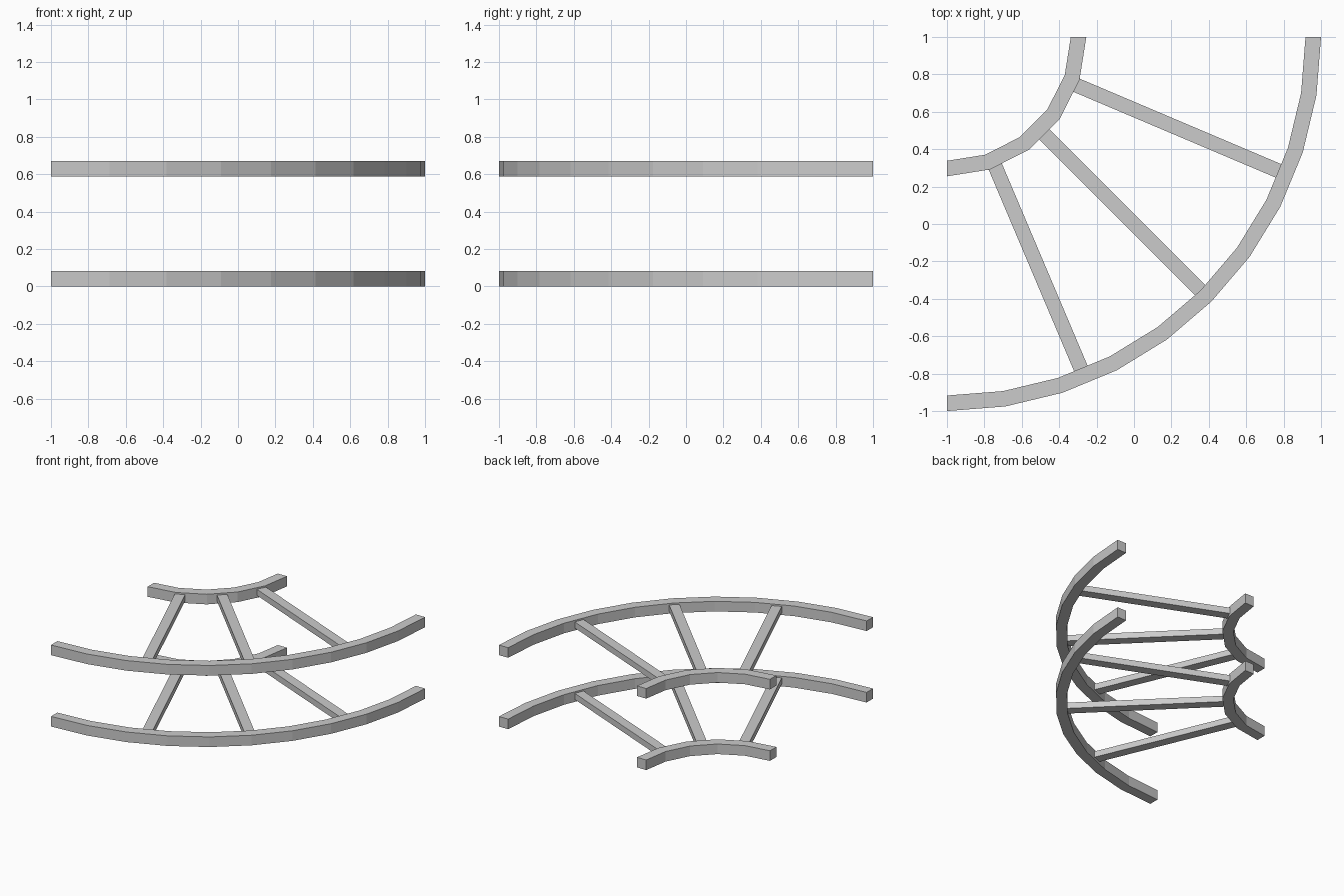
import bpy, bmesh
from math import cos, sin, pi
from mathutils import Vector

if "Cube" in bpy.data.objects:
    bpy.data.objects.remove(bpy.data.objects["Cube"])

CENTRE = Vector((-1, 1))   # shared centre of both arcs
BEAM = 0.083               # square beam section


def make_object(name, bm):
    bmesh.ops.recalc_face_normals(bm, faces=bm.faces)
    mesh = bpy.data.meshes.new(name)
    bm.to_mesh(mesh)
    bm.free()
    bpy.context.collection.objects.link(bpy.data.objects.new(name, mesh))


def prism(name, outline, z0, z1):
    """Extrude a flat outline (relative to the arc centre) from z0 to z1."""
    bm = bmesh.new()
    face = bm.faces.new([bm.verts.new((*(CENTRE + p), z0)) for p in outline])
    ext = bmesh.ops.extrude_face_region(bm, geom=[face])
    verts = [v for v in ext["geom"] if isinstance(v, bmesh.types.BMVert)]
    bmesh.ops.translate(bm, verts=verts, vec=(0, 0, z1 - z0))
    make_object(name, bm)


def arc_beam(name, r_in, r_out, segments, z):
    """Quarter-circle beam with square section."""
    bm = bmesh.new()
    rings = []
    for i in range(segments + 1):
        a = -pi / 2 * i / segments
        rings.append([bm.verts.new((CENTRE.x + r * cos(a), CENTRE.y + r * sin(a), h))
                      for r, h in ((r_in, z), (r_out, z), (r_out, z + BEAM), (r_in, z + BEAM))])
    for a, b in zip(rings, rings[1:]):
        for k in range(4):
            n = (k + 1) % 4
            bm.faces.new((a[k], a[n], b[n], b[k]))
    bm.faces.new(rings[0])
    bm.faces.new(rings[-1])
    make_object(name, bm)


def spoke(name, p, q, z):
    """Thin bar between two points, slimmer than the beams."""
    p, q = Vector(p), Vector(q)
    d = (q - p).normalized()
    side = Vector((-d.y, d.x)) * 0.039
    p, q = p - d * 0.025, q + d * 0.025
    prism(name, [p - side, q - side, q + side, p + side], z + 0.02, z + 0.07)


# Spoke end points relative to the arc centre
SPOKES = [((0.69, -0.257), (1.775, -0.717)),
          ((0.515, -0.515), (1.36, -1.36)),
          ((0.257, -0.69), (0.717, -1.775))]

# Two identical levels: lower and upper
for level, z in (("lower", 0.0), ("upper", 0.587)):
    arc_beam(level + "_outer_rail", 2 - BEAM, 2.0, 10, z)
    arc_beam(level + "_inner_rail", 0.745 - BEAM, 0.745, 5, z)
    for i, (p, q) in enumerate(SPOKES):
        spoke(f"{level}_spoke_{i + 1}", p, q, z)
